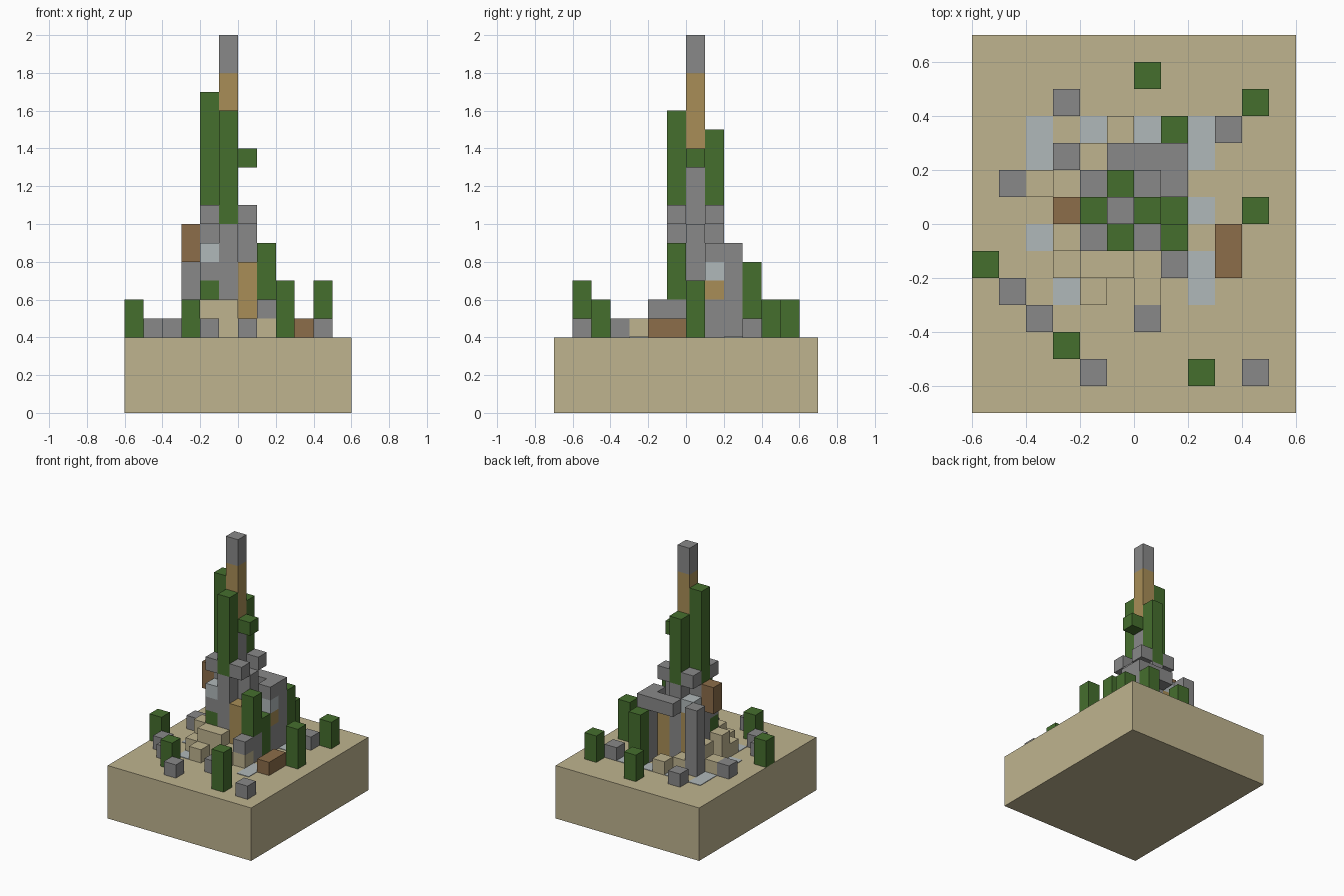
import bpy
import bmesh
from mathutils import Matrix, Vector

default_cube = bpy.data.objects.get("Cube")
if default_cube:
    bpy.data.objects.remove(default_cube, do_unlink=True)

UNIT = 0.1       # size of one block
GROUND = 4       # ground level, in blocks
PLATE = 0.04     # thickness of flush ground plates, in blocks


def make_material(name, red, green, blue):
    material = bpy.data.materials.new(name)
    material.use_nodes = True
    colour = (red, green, blue, 1)
    material.diffuse_color = colour
    shader = material.node_tree.nodes["Principled BSDF"]
    shader.inputs["Base Color"].default_value = colour
    shader.inputs["Roughness"].default_value = 1
    return material


sand = make_material("sand", .52, .456, .275)
leaf = make_material("leaf green", .06, .156, .027)
stone = make_material("stone grey", .25, .25, .25)
timber = make_material("golden timber", .392, .27, .095)
bark = make_material("brown wood", .262, .153, .067)
glass = make_material("pale glass", .434, .479, .491)


def add_box(bm, low, high):
    low, high = Vector(low) * UNIT, Vector(high) * UNIT
    size = Matrix.Diagonal((*(high - low), 1))
    bmesh.ops.create_cube(bm, size=1, matrix=Matrix.Translation((low + high) / 2) @ size)


def finish(bm, name, material):
    mesh = bpy.data.meshes.new(name)
    bm.to_mesh(mesh)
    bm.free()
    mesh.materials.append(material)
    part = bpy.data.objects.new(name, mesh)
    bpy.context.scene.collection.objects.link(part)
    return part


def columns(name, material, bottom, top, *cells):
    """Block columns on the given (x, y) cells, between two levels above ground."""
    bm = bmesh.new()
    for x, y in cells:
        add_box(bm, (x, y, GROUND + bottom), (x + 1, y + 1, GROUND + top))
    return finish(bm, name, material)


# Ground slab
slab = bmesh.new()
add_box(slab, (-6, -7, 0), (6, 7, GROUND))
finish(slab, "ground_slab", sand)

# Flush pale patches in the ground
columns("ground_patches", glass, -PLATE, PLATE,
        (-4, 2), (-4, 3), (-2, 3), (0, 3), (2, 3), (2, 2),
        (2, 0), (-4, -1), (2, -2), (2, -3), (-3, -3))

# Loose stones and logs
columns("loose_stones", stone, 0, 1,
        (-3, 4), (3, 3), (-5, 1), (-5, -3), (-4, -4),
        (0, -4), (-2, -6), (4, -6))
columns("fallen_log", bark, 0, 1, (3, -1), (3, -2))

# Sandy steps around the tower
columns("low_sand_steps", sand, 0, 1,
        (-1, 3), (-2, 2), (-4, 1), (-3, -2), (-2, -3),
        (0, -2), (0, -3), (1, -2))
columns("high_sand_steps", sand, 0, 2, (-3, 1), (-3, -1), (-2, -2), (-1, -2))
columns("step_stone", stone, 1, 2, (1, -2))

# Bushes standing on the ground
columns("short_bushes", leaf, 0, 2, (0, 5), (4, 4), (-6, -2), (-3, -5))
columns("medium_bushes", leaf, 0, 3, (4, 0), (2, -6), (1, 0), (-2, -1))
columns("tall_bush", leaf, 0, 4, (1, 3))
columns("raised_bush", leaf, 2, 5, (1, -1))

# Tower core: a cross of stone around the spire
columns("tower_core", stone, 0, 6, (-1, -1), (-1, 1), (-2, 0), (0, 0))
columns("spire_shaft", stone, 0, 9, (-1, 0))
columns("spire_timber", timber, 9, 14, (-1, 0))
columns("spire_cap", stone, 14, 16, (-1, 0))

# Corner fittings of the tower
corners = [(x, y) for x in (-2, 0) for y in (-1, 1)]
columns("corner_stones", stone, 6, 7, *corners)
columns("corner_posts", timber, 0, 4, (0, -1), (0, 1), (-2, 1))
columns("corner_lamps", glass, 4, 5, (-2, -1), (-2, 1))
columns("corner_ledge", stone, 3, 4, (-2, -1))

# Climbing greenery on the tower
columns("front_vine", leaf, 6, 12, (-1, -1))
columns("side_vine", leaf, 6, 13, (-2, 0))
columns("back_vine", leaf, 6, 11, (-1, 1))
columns("leaf_tuft", leaf, 9, 10, (0, 0))

# Side annex and back canopy
columns("annex_base", stone, 0, 2, (1, 1), (1, -1))
columns("annex_beam", timber, 2, 3, (1, 1))
columns("annex_window", glass, 3, 4, (1, 1))
columns("canopy", stone, 4, 5, (-1, 2), (0, 2), (1, 1))
columns("canopy_pillars", stone, 0, 5, (1, 2), (-3, 2))

# Hanging crate beside the tower
columns("hanging_crate", bark, 4, 6, (-3, 0))
